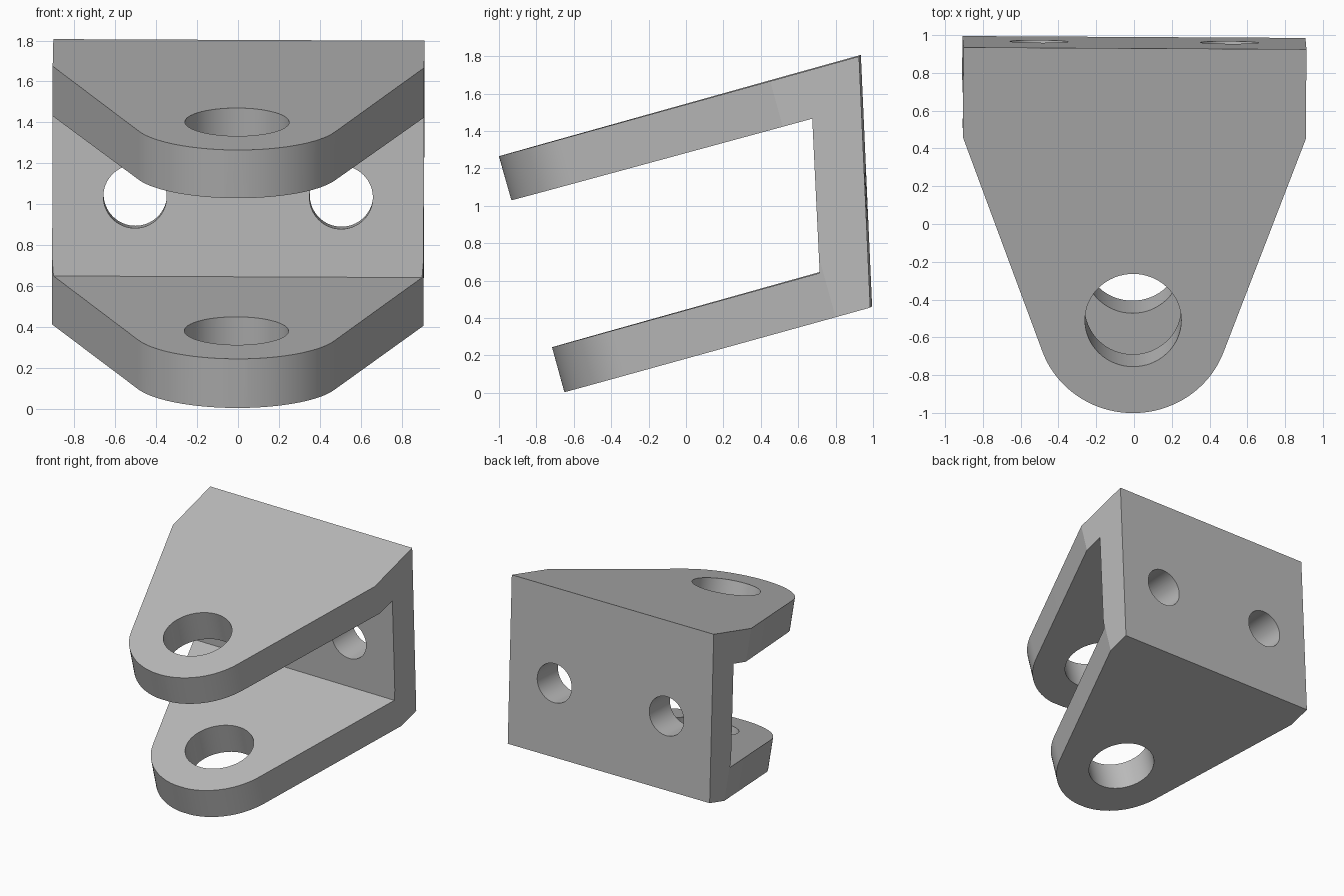
import bpy
import bmesh
from math import sin, cos, radians, atan2, acos, hypot
from mathutils import Matrix, Vector

if "Cube" in bpy.data.objects:
    bpy.data.objects.remove(bpy.data.objects["Cube"], do_unlink=True)

TILT = atan2(0.277, 1.0)          # pitch of the two arms
HALF_WIDTH = 0.908
NOSE_R, PIN_R, BOLT_R = 0.51, 0.255, 0.155
PIN_U, SHOULDER_U = -0.117, 0.885  # positions along the arm


def prism(name, points, offset):
    """Closed prism: polygon of 3D points extruded by an offset."""
    bm = bmesh.new()
    face = bm.faces.new([bm.verts.new(p) for p in points])
    ext = bmesh.ops.extrude_face_region(bm, geom=[face])
    verts = [v for v in ext["geom"] if isinstance(v, bmesh.types.BMVert)]
    bmesh.ops.translate(bm, verts=verts, vec=offset)
    bmesh.ops.recalc_face_normals(bm, faces=bm.faces)
    mesh = bpy.data.meshes.new(name)
    bm.to_mesh(mesh)
    bm.free()
    obj = bpy.data.objects.new(name, mesh)
    bpy.context.collection.objects.link(obj)
    return obj


def circle(cx, cy, r, z, n=64):
    return [(cx + r * cos(radians(360 * i / n)), cy + r * sin(radians(360 * i / n)), z)
            for i in range(n)]


def combine(target, tool, operation):
    """Apply a boolean and discard the tool."""
    tool.hide_render = True
    mod = target.modifiers.new(tool.name, "BOOLEAN")
    mod.operation, mod.object, mod.solver = operation, tool, "EXACT"
    bpy.context.view_layer.objects.active = target
    bpy.ops.object.modifier_apply(modifier=mod.name)
    bpy.data.objects.remove(tool, do_unlink=True)


# Side channel: two tilted arms joined by the back plate
channel = [(-1.0, 1.265), (0.93, 1.803), (0.99, 0.46), (-0.65, 0.004),
           (-0.716, 0.244), (0.72, 0.645), (0.68, 1.47), (-0.933, 1.03)]
bracket = prism("clevis_bracket", [(-1.2, y, z) for y, z in channel], (2.4, 0, 0))

# Plan outline: square shoulders tapering tangentially into a round nose
rise = SHOULDER_U - PIN_U
tangent = atan2(rise, HALF_WIDTH) - acos(NOSE_R / hypot(HALF_WIDTH, rise))
sweep = radians(180) + 2 * tangent
N = 40
outline = [(-HALF_WIDTH, SHOULDER_U, -1), (-HALF_WIDTH, 1.9, -1),
           (HALF_WIDTH, 1.9, -1), (HALF_WIDTH, SHOULDER_U, -1)]
for i in range(N + 1):
    a = tangent - sweep * i / N
    outline.append((NOSE_R * cos(a), PIN_U + NOSE_R * sin(a), -1))
arm_frame = Matrix.Rotation(TILT, 4, "X")
plan = prism("plan_outline", outline, (0, 0, 4))
pin = prism("pin_hole", circle(0, PIN_U, PIN_R, -1), (0, 0, 4))
for tool in (plan, pin):
    tool.data.transform(arm_frame)
combine(bracket, plan, "INTERSECT")
combine(bracket, pin, "DIFFERENCE")

# Bolt holes square to the back plate
back_normal = Vector((0, 1.343, 0.06)).normalized()
turn = Vector((0, 0, 1)).rotation_difference(back_normal).to_matrix().to_4x4()
for side in (-1, 1):
    bolt = prism("bolt_hole", circle(0, 0, BOLT_R, -0.4), (0, 0, 0.8))
    bolt.data.transform(Matrix.Translation((side * 0.504, 0.83, 1.041)) @ turn)
    combine(bracket, bolt, "DIFFERENCE")

# Slight lean and yaw of the whole part
bracket.data.transform(Matrix.Translation((-0.008, 0, 0))
                       @ Matrix.Rotation(-0.0055, 4, "Z")
                       @ Matrix.Rotation(0.0044, 4, "Y"))

# Plain grey metal
grey = bpy.data.materials.new("plain_grey")
grey.use_nodes = True
colour = (0.5, 0.5, 0.5, 1)
grey.diffuse_color = colour
grey.node_tree.nodes["Principled BSDF"].inputs["Base Color"].default_value = colour
bracket.data.materials.clear()
bracket.data.materials.append(grey)
for poly in bracket.data.polygons:
    poly.material_index = 0

bpy.ops.object.select_all(action="DESELECT")
bracket.select_set(True)
bpy.context.view_layer.objects.active = bracket
bpy.ops.object.shade_smooth_by_angle(angle=radians(20))
